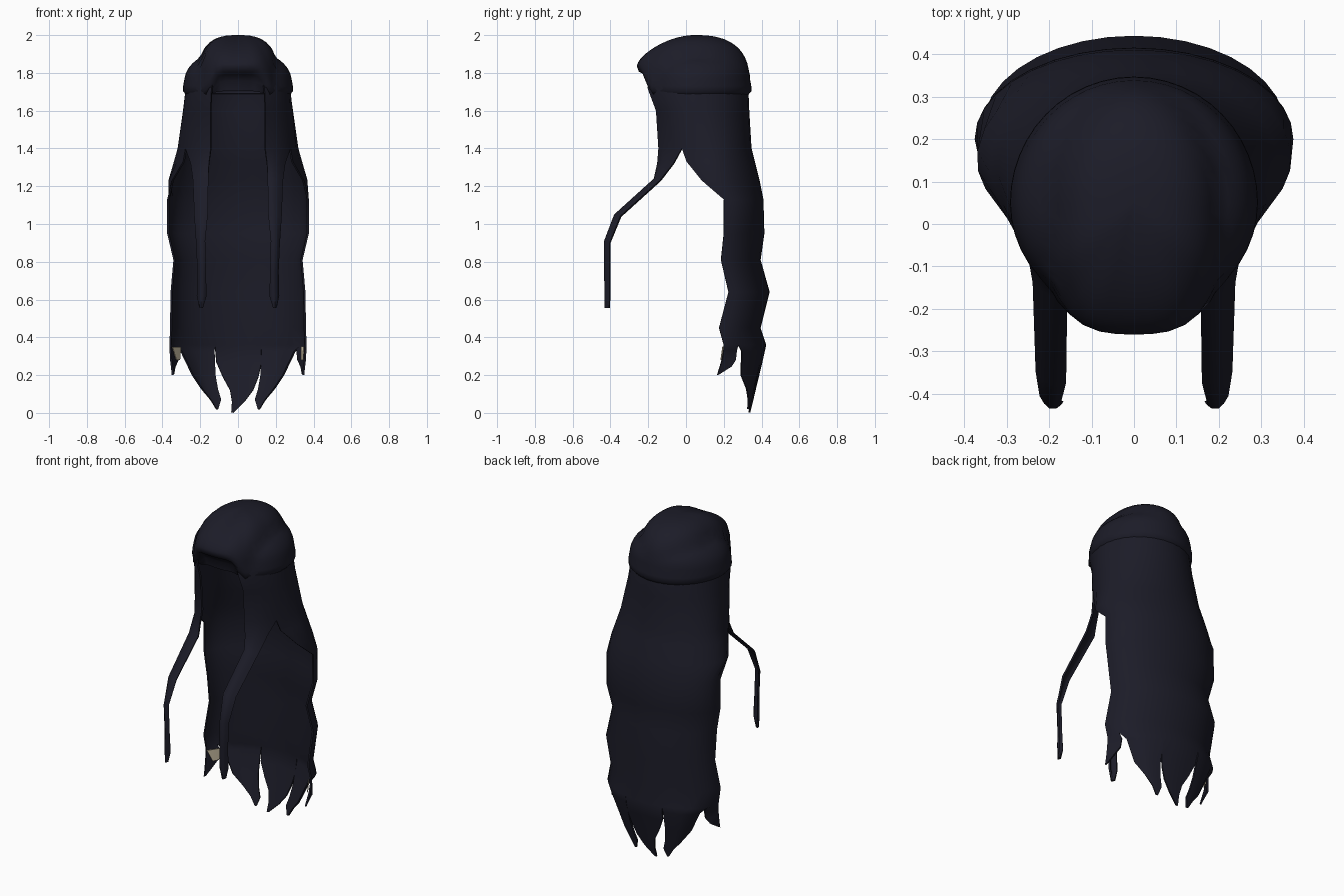
import bpy, bmesh, math
from mathutils import Vector

if "Cube" in bpy.data.objects:
    bpy.data.objects.remove(bpy.data.objects["Cube"], do_unlink=True)


def material(name, rgb):
    m = bpy.data.materials.new(name)
    m.use_nodes = True
    m.diffuse_color = (*rgb, 1)
    bsdf = m.node_tree.nodes["Principled BSDF"]
    bsdf.inputs["Base Color"].default_value = (*rgb, 1)
    bsdf.inputs["Roughness"].default_value = 0.8
    return m


HAIR = material("midnight_hair", (0.0115, 0.0115, 0.021))
PALE = material("pale_lining", (0.64, 0.56, 0.4))


def sheet(name, grids, closed=False, thick=0.01, mat=HAIR):
    """Skin grids of points, weld them together and give them thickness."""
    bm = bmesh.new()
    for rows in grids:
        grid = [[bm.verts.new(p) for p in row] for row in rows]
        for r0, r1 in zip(grid, grid[1:]):
            n = len(r0)
            for i in range(n if closed else n - 1):
                j = (i + 1) % n
                bm.faces.new((r0[i], r1[i], r1[j], r0[j]))
    bmesh.ops.remove_doubles(bm, verts=bm.verts[:], dist=0.0005)
    bmesh.ops.recalc_face_normals(bm, faces=bm.faces[:])
    me = bpy.data.meshes.new(name)
    bm.to_mesh(me)
    bm.free()
    me.materials.append(mat)
    ob = bpy.data.objects.new(name, me)
    bpy.context.collection.objects.link(ob)
    mod = ob.modifiers.new("thickness", "SOLIDIFY")
    mod.thickness = thick
    mod.offset = 0
    bpy.ops.object.select_all(action="DESELECT")
    ob.select_set(True)
    bpy.context.view_layer.objects.active = ob
    bpy.ops.object.modifier_apply(modifier=mod.name)
    bpy.ops.object.shade_smooth_by_angle(angle=math.radians(55))


def strip(a, b, cols, bow=0.0):
    """Points from a to b, bowed towards the front in the middle."""
    a, b = Vector(a), Vector(b)
    return [a.lerp(b, i / cols) - Vector((0, bow * math.sin(math.pi * i / cols), 0))
            for i in range(cols + 1)]


def mirrored(rows, side):
    return [[(p[0] * side, p[1], p[2]) for p in row] for row in rows]


# Cap: a central roll of hair blended over two swept-back sides, in one skin.
# Each hump: half width, front, back, front squareness, base, top, powers
CY = 0.05
CROWN = (0.207, 0.305, 0.28, 2.9, 1.76, 1.995, (1.6, 2.8, 2.5))
SIDES = (0.28, 0.26, 0.285, 2, 1.745, 1.92, (2.2, 2.2, 2.8))


def reach(hump, x, dy):
    """Distance from the centre as a share of the hump's outline, and frontness."""
    rx, front, back, plan = hump[:4]
    n = plan if dy < 0 else 2
    u, v = (abs(x) / rx) ** n, (abs(dy) / (front if dy < 0 else back)) ** n
    return (u + v) ** (1 / n), v / max(u + v, 1e-9)


def height(hump, x, dy, lift):
    f, endness = reach(hump, x, dy)
    base, top, powers = hump[4:]
    end = powers[0] if dy < 0 else powers[2]
    p = powers[1] + (end - powers[1]) * endness
    base += lift
    return base + (top - base) * max(0, 1 - f ** p) ** (1 / p)


RINGS, SEG = 14, 48
LIP = [(0.97, -0.025), (0.87, -0.04), (0.78, -0.075), (0.74, -0.13)]
RIM = [(1.02, -0.015), (1.025, -0.04), (0.98, -0.055), (0.93, -0.05)]
cap = [[] for _ in range(RINGS + 1 + len(LIP))]
for i in range(SEG):
    a = 2 * math.pi * i / SEG
    dx, dy = math.sin(a), math.cos(a)
    r = max(1 / reach(h, dx, dy)[0] for h in (CROWN, SIDES))
    arch = min(1, max(0, (0.17 - abs(dx * r)) / 0.06)) if dy < 0 else 0
    edge_z = SIDES[4] + 0.09 * arch
    for k in range(RINGS + 1):
        f = r * math.sin(k / RINGS * math.pi / 2)
        z = max(edge_z, height(CROWN, dx * f, dy * f, 0.075 * arch),
                height(SIDES, dx * f, dy * f, 0))
        cap[k].append((dx * f, CY + dy * f, z))
    # Turn the edge under: a deep lip over the face, a rolled rim elsewhere
    for k, (lip, rim) in enumerate(zip(LIP, RIM)):
        f, dz = (rim[j] + (lip[j] - rim[j]) * arch for j in (0, 1))
        cap[RINGS + 1 + k].append((dx * r * f, CY + dy * r * f, edge_z + dz))
sheet("swept_cap", [cap], closed=True)

# Hair levels: z, half width, centre y, back y, front radius, curtain edge y
LEVELS = [
    (1.77, 0.262, 0.05, 0.31, 0.27, -0.02),
    (1.72, 0.272, 0.05, 0.325, 0.29, -0.02),
    (1.60, 0.287, 0.07, 0.33, 0.26, -0.02),
    (1.40, 0.315, 0.13, 0.342, 0.305, -0.02),
    (1.33, 0.335, 0.14, 0.36, 0.26, 0.005),
    (1.23, 0.365, 0.15, 0.385, 0.2, 0.085),
    (1.13, 0.37, 0.2, 0.405, 0.2, 0.2),
    (0.95, 0.37, 0.2, 0.41, 0.2, 0.2),
    (0.81, 0.337, 0.185, 0.39, 0.2, 0.185),
    (0.64, 0.352, 0.225, 0.438, 0.2, 0.225),
    (0.45, 0.355, 0.175, 0.39, 0.2, 0.175),
    (0.36, 0.358, 0.2, 0.42, 0.2, 0.2),
]


def edge_angle(level, y):
    return math.acos(max(-1, min(0, (y - level[2]) / level[4])))


def arc(level, a0, a1, cols):
    z, w, yc, yb, rf, _ = level
    row = []
    for i in range(cols + 1):
        a = a0 + (a1 - a0) * i / cols
        c = math.cos(a)
        row.append((w * math.sin(a), yc + (yb - yc if c > 0 else rf) * c, z))
    return row


def hem(first, last):
    """Part of the curtain's lowest row, counted in its columns from the middle."""
    return arc(LEVELS[-1], math.radians(10 * first), math.radians(10 * last),
               abs(last - first))


# Long curtain of hair round the back
curtain = []
for lv in LEVELS:
    a = edge_angle(lv, lv[5])
    curtain.append(arc(lv, -a, a, 18))

# Locks framing the face: curved panel above, thin forward strand below
lock = []
for lv, y in zip(LEVELS, (-0.19, -0.2, -0.155, -0.142)):
    lock.append(arc(lv, edge_angle(lv, y), edge_angle(lv, lv[5]), 4))
STRAND = [
    ((0.153, -0.148, 1.32), (0.247, -0.065, 1.32)),
    ((0.157, -0.16, 1.24), (0.235, -0.135, 1.23)),
    ((0.161, -0.37, 1.05), (0.228, -0.345, 1.04)),
    ((0.176, -0.422, 0.91), (0.218, -0.402, 0.9)),
    ((0.173, -0.42, 0.75), (0.211, -0.402, 0.75)),
    ((0.17, -0.415, 0.62), (0.214, -0.402, 0.62)),
    ((0.19, -0.412, 0.555), (0.2, -0.405, 0.555)),
]
lock += [strip(a, b, 4, 0.018) for a, b in STRAND]

# Ragged ends of the curtain, given as left x, right x, z
WIDE = [(0.125, 0.3, 0.325), (0.12, 0.24, 0.2), (0.107, 0.19, 0.125),
        (0.09, 0.145, 0.07), (0.105, 0.115, 0.02)]
MIDDLE = [(-0.115, 0.125, 0.27), (-0.08, 0.108, 0.19), (-0.042, 0.08, 0.12),
          (-0.032, 0.035, 0.06), (-0.036, -0.025, 0.002)]


def tuft(first, last, spans):
    rows = [hem(first, last)]
    cols = last - first
    for x0, x1, z in spans:
        w, yc, yb = 0.14 + 0.5 * z, 0.31 - 0.1 * z, 0.335 + 0.24 * z
        row = []
        for i in range(cols + 1):
            x = x0 + (x1 - x0) * i / cols
            row.append((x, yc + (yb - yc) * math.sqrt(max(0, 1 - (x / w) ** 2)), z))
        rows.append(row)
    return rows


# Front corner tufts, curling inwards
CORNER = [
    ((0.358, 0.2, 0.335), (0.312, 0.268, 0.335)),
    ((0.355, 0.19, 0.28), (0.318, 0.262, 0.28)),
    ((0.35, 0.178, 0.24), (0.335, 0.24, 0.245)),
    ((0.346, 0.165, 0.2), (0.342, 0.175, 0.205)),
]
corner = [hem(9, 7)] + [strip(a, b, 2) for a, b in CORNER]

parts = [curtain, tuft(-2, 2, MIDDLE)]
for side in (1, -1):
    parts += [mirrored(rows, side) for rows in (lock, tuft(2, 7, WIDE), corner)]
sheet("long_hair", parts)

# Pale patches lining the inside of the corner tufts
upper, lower = corner[1], corner[2]
inward = Vector((-0.01, -0.007, 0))
for side, label, edges in (
        (1, "left", (strip(upper[0], upper[1], 2)[:2], strip(lower[0], lower[1], 2)[:2])),
        (-1, "right", (upper, strip(lower[1], lower[2], 2)))):
    patch = [[p + inward + Vector((0, 0, lift)) for p in row]
             for row, lift in zip(edges, (0.015, 0))]
    sheet(label + "_lining_patch", [mirrored(patch, side)], thick=0.004, mat=PALE)
